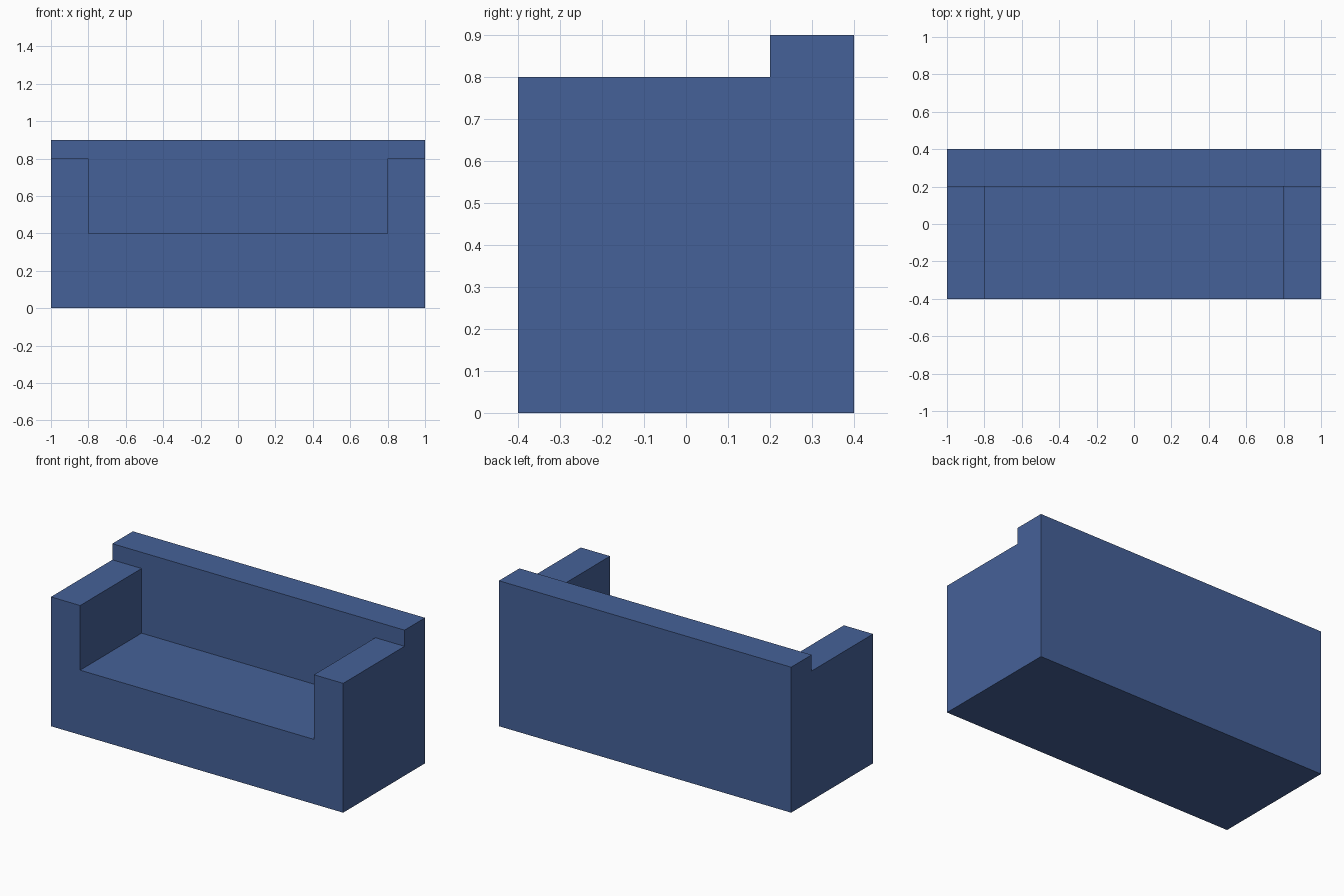
import bpy, bmesh

if "Cube" in bpy.data.objects:
    bpy.data.objects.remove(bpy.data.objects["Cube"])


def extrude_side_profile(name, profile, half_width):
    """Closed (y, z) outline swept along x from -half_width to +half_width."""
    bm = bmesh.new()
    face = bm.faces.new([bm.verts.new((-half_width, y, z)) for y, z in profile])
    swept = bmesh.ops.extrude_face_region(bm, geom=[face])["geom"]
    verts = [v for v in swept if isinstance(v, bmesh.types.BMVert)]
    bmesh.ops.translate(bm, verts=verts, vec=(2 * half_width, 0, 0))
    bmesh.ops.recalc_face_normals(bm, faces=bm.faces)
    mesh = bpy.data.meshes.new(name)
    bm.to_mesh(mesh)
    bm.free()
    obj = bpy.data.objects.new(name, mesh)
    bpy.context.collection.objects.link(obj)
    return obj


# Sofa body: base and arms at 0.8 high, backrest stepping up to 0.9
sofa = extrude_side_profile(
    "sofa_body",
    [(-0.4, 0), (0.4, 0), (0.4, 0.9), (0.2, 0.9), (0.2, 0.8), (-0.4, 0.8)],
    1.0)

# Seat recess, open at the front and top, leaving an arm on each side
recess = extrude_side_profile(
    "seat_recess_cutter",
    [(-0.6, 0.4), (0.2, 0.4), (0.2, 1.0), (-0.6, 1.0)],
    0.8)
recess.hide_render = True
recess.hide_set(True)

cut = sofa.modifiers.new("seat_recess", "BOOLEAN")
cut.operation = "DIFFERENCE"
cut.solver = "EXACT"
cut.object = recess

# Blue upholstery
fabric = bpy.data.materials.new("blue_fabric")
fabric.diffuse_color = (0.06, 0.12, 0.315, 1)
fabric.use_nodes = True
fabric.node_tree.nodes["Principled BSDF"].inputs["Base Color"].default_value = fabric.diffuse_color
sofa.data.materials.append(fabric)
